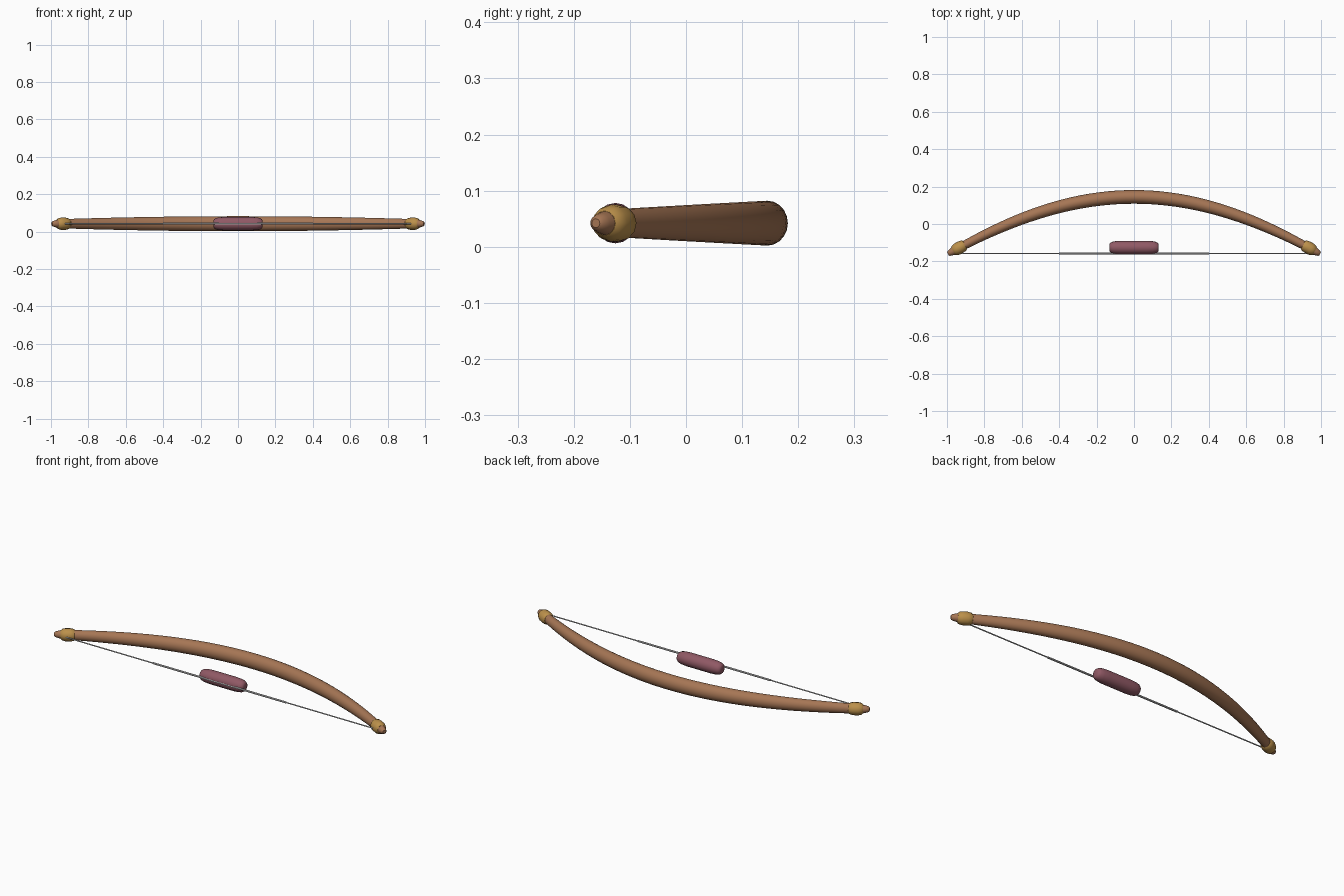
import bpy, bmesh, math
from mathutils import Vector

if "Cube" in bpy.data.objects:
    bpy.data.objects.remove(bpy.data.objects["Cube"])

ZC = 0.042  # height of the bow's centre plane


def material(name, rgb):
    m = bpy.data.materials.new(name)
    m.diffuse_color = (*rgb, 1)
    m.use_nodes = True
    m.node_tree.nodes["Principled BSDF"].inputs["Base Color"].default_value = m.diffuse_color
    return m


WOOD = material("wood", (0.38, 0.18, 0.09))
GOLD = material("gold_binding", (0.50, 0.28, 0.07))
WRAP = material("grip_wrap", (0.28, 0.10, 0.13))


def sweep(name, stations, sides, mat=None, angle=40):
    """Skin elliptical rings; station = (x, y, tilt, in-plane radius, z radius)."""
    bm = bmesh.new()
    rings = []
    for x, y, tilt, ry, rz in stations:
        side = Vector((-math.sin(tilt), math.cos(tilt), 0))
        c = Vector((x, y, ZC))
        rings.append([bm.verts.new(c + side * (ry * math.cos(a)) + Vector((0, 0, rz * math.sin(a))))
                      for a in (2 * math.pi * i / sides for i in range(sides))])
    for r0, r1 in zip(rings, rings[1:]):
        for i in range(sides):
            j = (i + 1) % sides
            bm.faces.new((r0[i], r0[j], r1[j], r1[i]))
    bm.faces.new(rings[0])
    bm.faces.new(rings[-1])
    bmesh.ops.recalc_face_normals(bm, faces=bm.faces)
    me = bpy.data.meshes.new(name)
    bm.to_mesh(me)
    bm.free()
    ob = bpy.data.objects.new(name, me)
    bpy.context.collection.objects.link(ob)
    if mat:
        me.materials.append(mat)
    bpy.context.view_layer.objects.active = ob
    bpy.ops.object.select_all(action='DESELECT')
    ob.select_set(True)
    bpy.ops.object.shade_smooth_by_angle(angle=math.radians(angle))
    return ob


def curve(x):
    """Bow centreline height and slope angle at x."""
    return 0.145 - 0.335 * x * x + 0.026 * x ** 4, math.atan(-0.67 * x + 0.104 * x ** 3)


def lathe_on_bow(name, x0, profile, sides, mat, sign):
    """Turned part whose axis follows the bow at x0."""
    y0, t = curve(x0)
    st = [(sign * (x0 + s * math.cos(t)), y0 + s * math.sin(t), sign * t, r, r) for s, r in profile]
    return sweep(name, st, sides, mat)


# curved wooden stave, thickest in the middle
stave = []
for i in range(41):
    x = -0.95 + 1.9 * i / 40
    y, t = curve(x)
    stave.append((x, y, t, 0.0365 - 0.0165 * x * x, 0.040 - 0.0175 * x * x))
sweep("bow_stave", stave, 20, WOOD)

# tips and bindings, mirrored
tip = [(-0.03, 0.022), (0.0, 0.022), (0.018, 0.0215), (0.032, 0.018), (0.046, 0.014), (0.051, 0.008)]
binding = [(-0.036, 0.024), (-0.028, 0.030), (-0.012, 0.033), (0.012, 0.033), (0.028, 0.029), (0.036, 0.022)]
for sign, side in ((1, "right"), (-1, "left")):
    lathe_on_bow("tip_" + side, 0.95, tip, 16, WOOD, sign)
    lathe_on_bow("binding_" + side, 0.935, binding, 12, GOLD, sign)

# string with a thicker middle section
YS = -0.158
sweep("bow_string", [(x, YS, 0, 0.0032, 0.0032) for x in (-0.98, 0.98)], 8)
sweep("string_serving", [(x, YS, 0, 0.0052, 0.0052) for x in (-0.4, 0.4)], 8)

# padded grip on the string
pad = [(0.0, 0.036), (0.07, 0.036), (0.10, 0.034), (0.119, 0.030), (0.128, 0.024), (0.132, 0.017)]
profile = [(-s, r) for s, r in reversed(pad)] + pad[1:]
sweep("grip", [(s, -0.126, 0, r, r) for s, r in profile], 16, WRAP)
